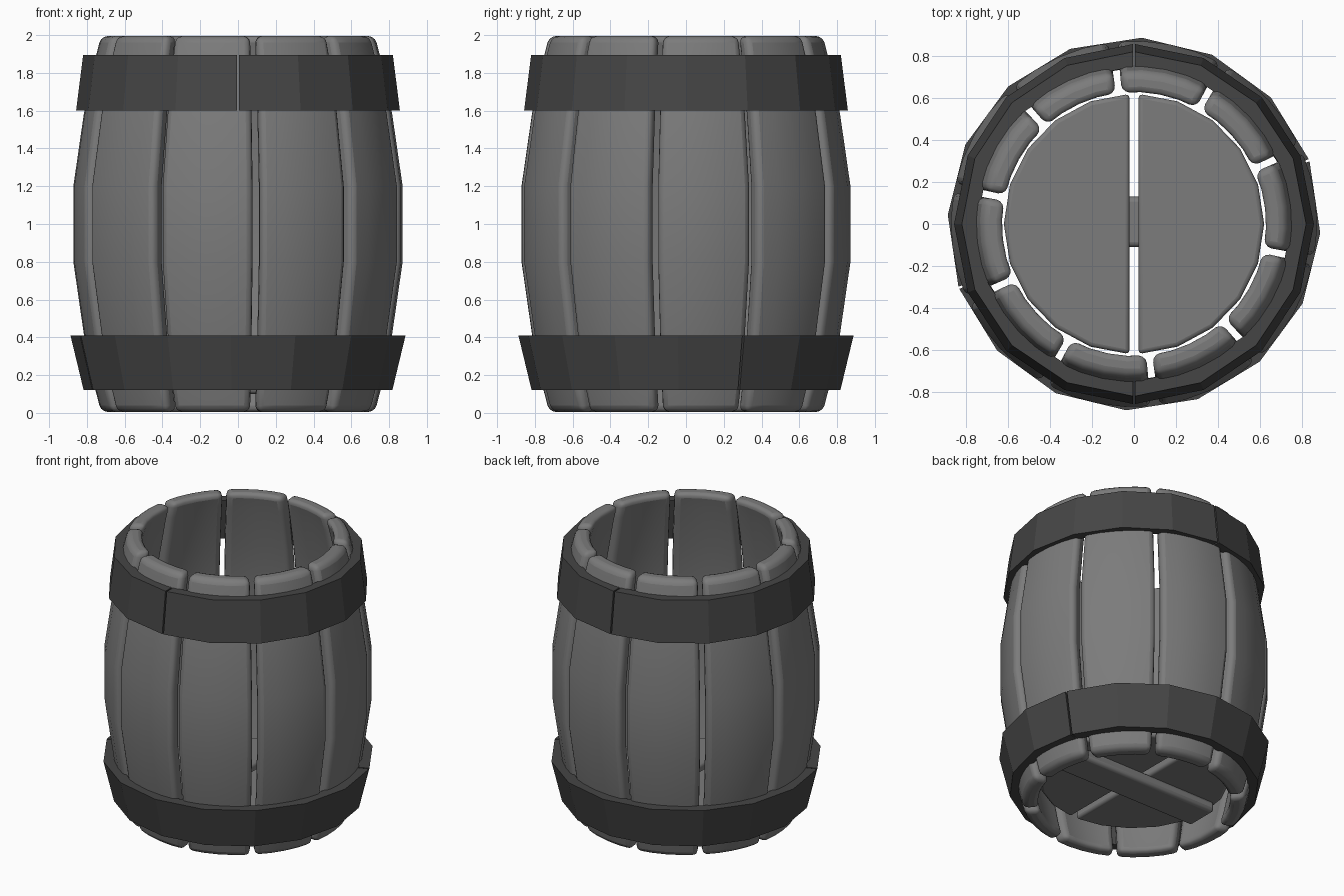
import bpy, bmesh
from math import sin, cos, radians, pi

cube = bpy.data.objects.get("Cube")
if cube:
    bpy.data.objects.remove(cube, do_unlink=True)


def material(name, value):
    mat = bpy.data.materials.new(name)
    mat.use_nodes = True
    colour = (value, value, value, 1)
    mat.diffuse_color = colour
    mat.node_tree.nodes["Principled BSDF"].inputs["Base Color"].default_value = colour
    return mat


wood = material("grey wood", 0.2)
iron = material("dark iron", 0.06)


def finish(name, bm, mat, bevel=0, smooth=True):
    bmesh.ops.recalc_face_normals(bm, faces=bm.faces)
    mesh = bpy.data.meshes.new(name)
    bm.to_mesh(mesh)
    bm.free()
    mesh.materials.append(mat)
    obj = bpy.data.objects.new(name, mesh)
    bpy.context.collection.objects.link(obj)
    if bevel:
        mod = obj.modifiers.new("rounded edges", "BEVEL")
        mod.width, mod.segments = bevel, 3
        mod.limit_method, mod.angle_limit = "ANGLE", radians(50)
    if smooth:
        bpy.ops.object.select_all(action="DESELECT")
        obj.select_set(True)
        bpy.context.view_layer.objects.active = obj
        bpy.ops.object.shade_smooth_by_angle(angle=radians(35))
    return obj


def curved_slab(rows, start, end, steps):
    """Closed slab swept around z; rows hold (height, outer radius, inner radius)."""
    bm = bmesh.new()
    loops = []
    for i in range(steps + 1):
        a = radians(start + (end - start) * i / steps)
        section = [(r, z) for z, r, _ in rows] + [(r, z) for z, _, r in reversed(rows)]
        loops.append([bm.verts.new((r * cos(a), r * sin(a), z)) for r, z in section])
    n = len(loops[0])
    for a, b in zip(loops, loops[1:]):
        for j in range(n):
            k = (j + 1) % n
            bm.faces.new((a[j], a[k], b[k], b[j]))
    # end faces as strips of quads
    for loop in (loops[0], loops[-1]):
        for j in range(len(rows) - 1):
            bm.faces.new((loop[j], loop[j + 1], loop[n - 2 - j], loop[n - 1 - j]))
    return bm


# Ten bulging staves
lower = [(0.005, 0.725), (0.12, 0.755), (0.42, 0.817), (0.8, 0.872)]
profile = lower + [(2 - z, r) for z, r in reversed(lower)]
stave_rows = [(z, r, r - 0.105) for z, r in profile]
for i in range(10):
    mid = 78.6 + 36 * i
    bm = curved_slab(stave_rows, mid - 16.7, mid + 16.7, 4)
    finish(f"stave_{i + 1}", bm, wood, 0.035)

# Two tapered hoops, each made of two halves
hoops = {
    "upper_hoop": (90, [(1.6, 0.857, 0.79), (1.895, 0.82, 0.75)]),
    "lower_hoop": (20, [(0.12, 0.818, 0.75), (0.41, 0.888, 0.81)]),
}
for name, (seam, rows) in hoops.items():
    for half in range(2):
        start = seam + 180 * half
        bm = curved_slab(rows, start + 0.35, start + 179.65, 8)
        finish(f"{name}_half_{half + 1}", bm, iron, smooth=False)

# Bottom boards: two half discs with a gap
for side, name in ((1, "left"), (-1, "right")):
    bm = bmesh.new()
    outline = []
    for i in range(11):
        a = radians(-88 + 176 * i / 10)
        outline.append(bm.verts.new((side * max(0.02, 0.62 * cos(a)), 0.62 * sin(a), 0.17)))
    base = bm.faces.new(outline)
    top = bmesh.ops.extrude_face_region(bm, geom=[base])["geom"]
    for v in top:
        if isinstance(v, bmesh.types.BMVert):
            v.co.z = 0.25
    finish(f"bottom_board_{name}", bm, wood, 0.02)

# Crossbar under the bottom boards
bm = bmesh.new()
bmesh.ops.create_cube(bm, size=1)
bmesh.ops.scale(bm, vec=(1.16, 0.24, 0.08), verts=bm.verts)
bmesh.ops.translate(bm, vec=(0, 0.01, 0.14), verts=bm.verts)
finish("bottom_crossbar", bm, wood, 0.025)
